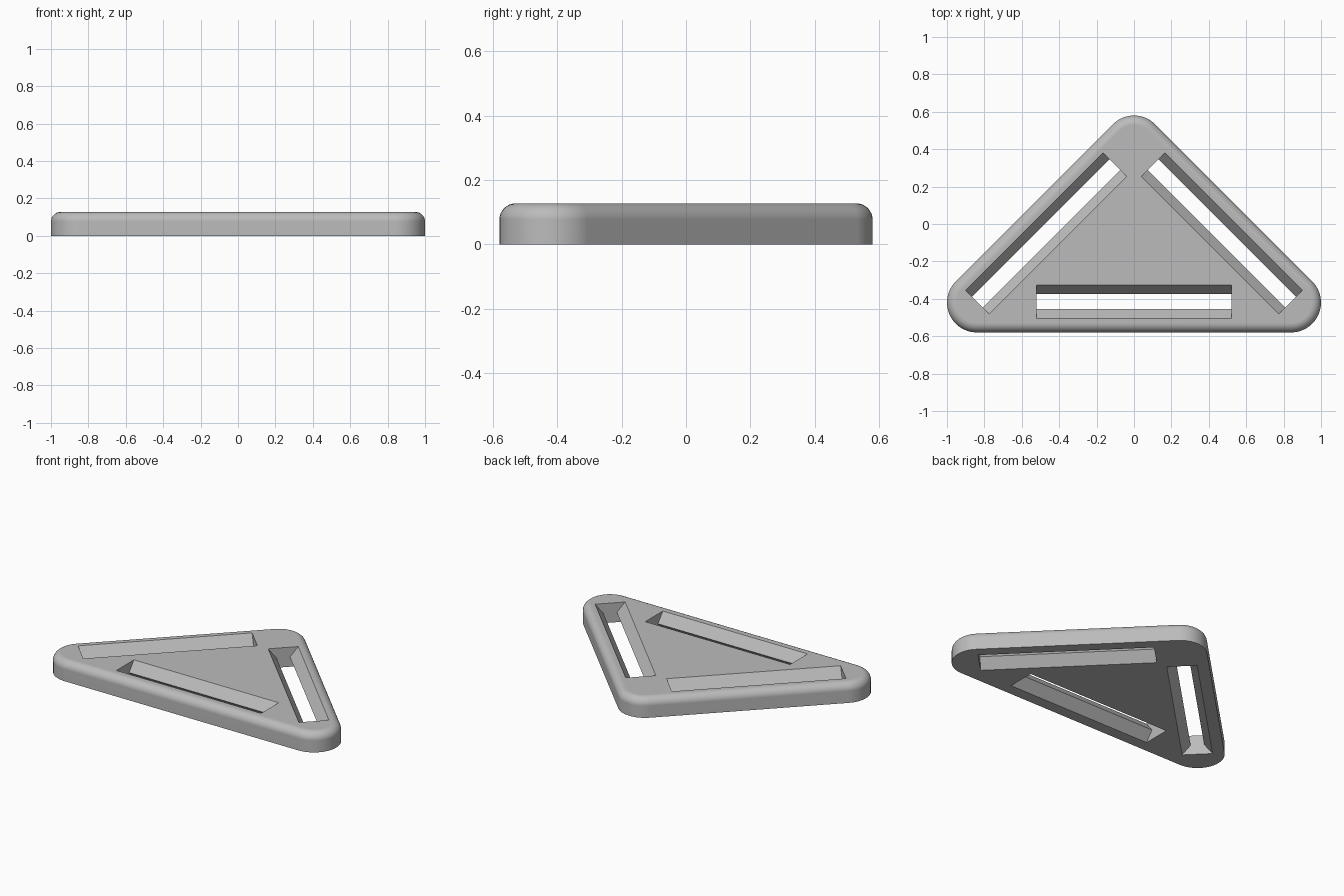
import bpy, bmesh
from math import sin, cos, pi, radians
from mathutils import Matrix, Vector

if "Cube" in bpy.data.objects:
    bpy.data.objects.remove(bpy.data.objects["Cube"])

HEIGHT, RADIUS, FILLET = 0.127, 0.16, 0.05
STEPS = 16

grey = bpy.data.materials.new("plain_grey")
grey.use_nodes = True
colour = (0.5, 0.5, 0.5, 1)
grey.diffuse_color = colour
grey.node_tree.nodes["Principled BSDF"].inputs["Base Color"].default_value = colour


def make_object(name, bm):
    bmesh.ops.recalc_face_normals(bm, faces=bm.faces)
    mesh = bpy.data.meshes.new(name)
    bm.to_mesh(mesh)
    bm.free()
    mesh.materials.append(grey)
    obj = bpy.data.objects.new(name, mesh)
    bpy.context.collection.objects.link(obj)
    return obj


def bridge(bm, rings):
    """Skin a stack of equal rings and cap both ends."""
    for low, high in zip(rings, rings[1:]):
        for i in range(len(low)):
            j = (i + 1) % len(low)
            bm.faces.new((low[i], low[j], high[j], high[i]))
    bm.faces.new(rings[0])
    bm.faces.new(rings[-1])


def plate_outline(radius):
    """Rounded triangle: (corner centre, start angle, sweep)."""
    corners = (((0.84, -0.42), -90, 135), ((0, 0.42), 45, 90), ((-0.84, -0.42), 135, 135))
    points = []
    for (cx, cy), start, sweep in corners:
        for i in range(STEPS + 1):
            a = radians(start + sweep * i / STEPS)
            points.append((cx + radius * cos(a), cy + radius * sin(a)))
    return points


# Plate: straight wall, then a quarter-round top edge
levels = [(RADIUS, 0)]
for i in range(9):
    a = pi / 2 * i / 8
    levels.append((RADIUS - FILLET * (1 - cos(a)), HEIGHT - FILLET + FILLET * sin(a)))
bm = bmesh.new()
bridge(bm, [[bm.verts.new((x, y, z)) for x, y in plate_outline(r)] for r, z in levels])
plate = make_object("triangle_plate", bm)


def slot_cutter(name, x, y, angle):
    """Long slot, pinched at mid height and flared to both faces."""
    mid, waist, flare, extra = HEIGHT / 2, 0.04, 0.05, 0.02
    wide = waist + flare * (mid + extra) / mid
    bottom, top = -extra, HEIGHT + extra
    place = Matrix.Translation((x, y, 0)) @ Matrix.Rotation(radians(angle), 4, "Z")
    bm = bmesh.new()
    rings = []
    for w, z in ((wide, bottom), (waist, mid), (wide, top)):
        corners = ((-0.52, -w), (0.52, -w), (0.52, w), (-0.52, w))
        rings.append([bm.verts.new(place @ Vector((u, v, z))) for u, v in corners])
    bridge(bm, rings)
    cutter = make_object(name, bm)
    cutter.hide_render = True
    return cutter


# Three strap slots, one beside each edge
bpy.context.view_layer.objects.active = plate
for name, x, y, angle in (("front_slot", 0, -0.415, 0),
                          ("right_slot", -0.47, -0.05, 45),
                          ("left_slot", 0.47, -0.05, -45)):
    cutter = slot_cutter(name, x, y, angle)
    cut = plate.modifiers.new(name, "BOOLEAN")
    cut.operation, cut.solver, cut.object = "DIFFERENCE", "EXACT", cutter
    bpy.ops.object.modifier_apply(modifier=name)
    bpy.data.objects.remove(cutter)

# Smooth rim, crisp slots and underside
bpy.ops.object.select_all(action="DESELECT")
plate.select_set(True)
bpy.ops.object.shade_smooth_by_angle(angle=radians(30))
weighted = plate.modifiers.new("flat_top_normals", "WEIGHTED_NORMAL")
weighted.keep_sharp = True
